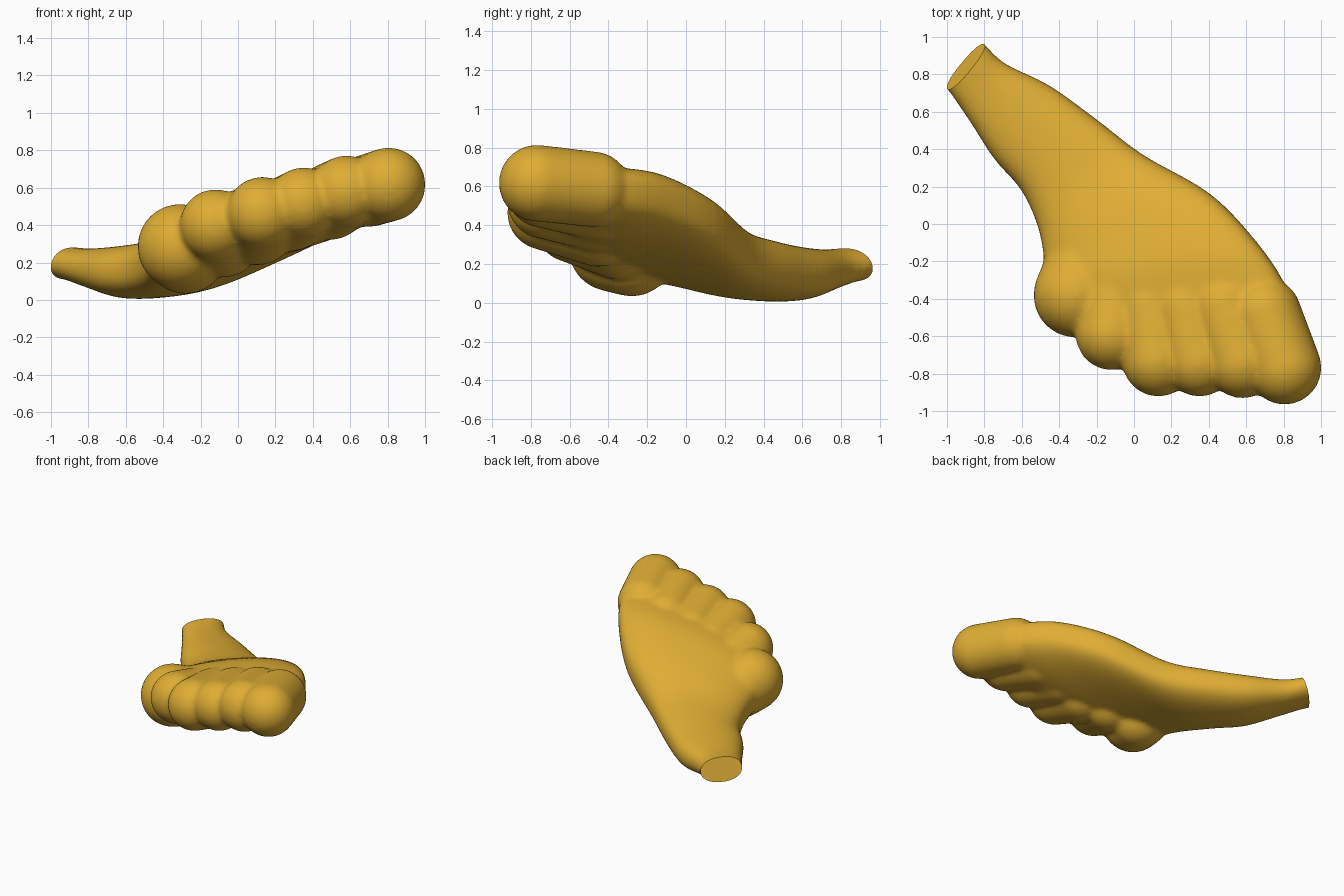
import bpy, bmesh, math
from mathutils import Vector, Matrix

cube = bpy.data.objects.get("Cube")
if cube:
    bpy.data.objects.remove(cube, do_unlink=True)

gold = bpy.data.materials.new("golden_yellow")
gold.use_nodes = True
colour = (0.74, 0.42, 0.035, 1)
gold.diffuse_color = colour
gold.node_tree.nodes["Principled BSDF"].inputs["Base Color"].default_value = colour

# Cross-sections from stem to wide end: left x, y, z; right x, y, z; half thickness
SECTIONS = [
    (-1.10, .82, .20, -.88, 1.04, .20, .085),
    (-1.0, .72, .195, -.80, .965, .195, .088),
    (-.88, .55, .17, -.69, .86, .17, .105),
    (-.75, .35, .15, -.45, .74, .15, .14),
    (-.61, .19, .155, -.20, .56, .18, .155),
    (-.53, .03, .18, .05, .37, .24, .165),
    (-.49, -.12, .21, .41, .16, .415, .185),
    (-.47, -.30, .25, .66, -.10, .54, .20),
    (-.40, -.43, .29, .81, -.33, .58, .195),
    (-.20, -.55, .35, .86, -.55, .605, .18),
    (.0, -.72, .44, .83, -.72, .62, .14),
]
# Fingers along the wide end: tip centre, tip radius, root centre, root radius
FINGERS = [
    ((-.31, -.38, .285), .228, (-.28, -.28, .25), .218),
    ((-.12, -.59, .40), .192, (-.08, -.35, .33), .21),
    ((.13, -.73, .465), .193, (.10, -.45, .40), .215),
    ((.35, -.735, .52), .188, (.28, -.45, .465), .205),
    ((.58, -.74, .58), .192, (.49, -.45, .525), .205),
    ((.805, -.768, .617), .198, (.70, -.48, .585), .195),
]
SIDES = 40
STEPS = 5


def power(v, e):
    return math.copysign(abs(v) ** e, v)


def spline_sections():
    """Smooth run of (section, squareness) through the given cross-sections."""
    s = [Vector(row) for row in SECTIONS]
    for i in range(len(s) - 1):
        p, q = s[i], s[i + 1]
        a = (q - s[max(i - 1, 0)]) / 2
        b = (s[min(i + 2, len(s) - 1)] - p) / 2
        for k in range(STEPS + (i == len(s) - 2)):
            t = k / STEPS
            u = t * t * (3 - 2 * t)
            yield (p * (1 - u) + q * u + a * (t * (1 - t) ** 2) - b * (t * t * (1 - t)),
                   max(.65, 1 - .06 * (i + t)))


def loft(bm):
    rings = []
    for section, squareness in spline_sections():
        left, right, h = Vector(section[0:3]), Vector(section[3:6]), section[6]
        ring = []
        for i in range(SIDES):
            a = math.tau * i / SIDES
            p = left.lerp(right, (1 + power(math.cos(a), .88)) / 2)
            p.z += h * power(math.sin(a), squareness)
            ring.append(bm.verts.new(p))
        rings.append(ring)
    for a, b in zip(rings, rings[1:]):
        for i in range(SIDES):
            j = (i + 1) % SIDES
            bm.faces.new((a[i], a[j], b[j], b[i]))
    bm.faces.new(rings[0])
    bm.faces.new(rings[-1])


def finger(bm, tip, tip_radius, root, root_radius):
    """Tapered finger made of a close chain of spheres."""
    count = 10
    for k in range(count):
        t = k / (count - 1)
        bmesh.ops.create_uvsphere(
            bm, u_segments=32, v_segments=20,
            radius=tip_radius + (root_radius - tip_radius) * t,
            matrix=Matrix.Translation(Vector(tip).lerp(Vector(root), t)))


# Body and fingers as overlapping closed shells
bm = bmesh.new()
loft(bm)
for spec in FINGERS:
    finger(bm, *spec)
bmesh.ops.recalc_face_normals(bm, faces=bm.faces[:])
mesh = bpy.data.meshes.new("lobed_wing")
bm.to_mesh(mesh)
bm.free()
wing = bpy.data.objects.new("lobed_wing", mesh)
bpy.context.collection.objects.link(wing)

# Fuse into one skin and soften the joins
fuse = wing.modifiers.new("fuse", 'REMESH')
fuse.mode = 'VOXEL'
fuse.voxel_size = .016
soft = wing.modifiers.new("soften", 'SMOOTH')
soft.factor = .5
soft.iterations = 12
bpy.context.view_layer.update()
skin = bpy.data.meshes.new_from_object(
    wing.evaluated_get(bpy.context.evaluated_depsgraph_get()))
wing.modifiers.clear()
wing.data = skin

# Slice the stem end flat
bm = bmesh.new()
bm.from_mesh(skin)
cut = bmesh.ops.bisect_plane(
    bm, geom=bm.verts[:] + bm.edges[:] + bm.faces[:], dist=1e-5,
    plane_co=(-.9, .84, .195), plane_no=(-.77, .64, .36), clear_outer=True)
rim = [e for e in cut["geom_cut"] if isinstance(e, bmesh.types.BMEdge)]
bmesh.ops.holes_fill(bm, edges=rim, sides=0)
bmesh.ops.recalc_face_normals(bm, faces=bm.faces[:])
bm.to_mesh(skin)
bm.free()

skin.materials.clear()
skin.materials.append(gold)
bpy.ops.object.select_all(action='DESELECT')
wing.select_set(True)
bpy.context.view_layer.objects.active = wing
bpy.ops.object.shade_smooth_by_angle(angle=math.radians(40))
